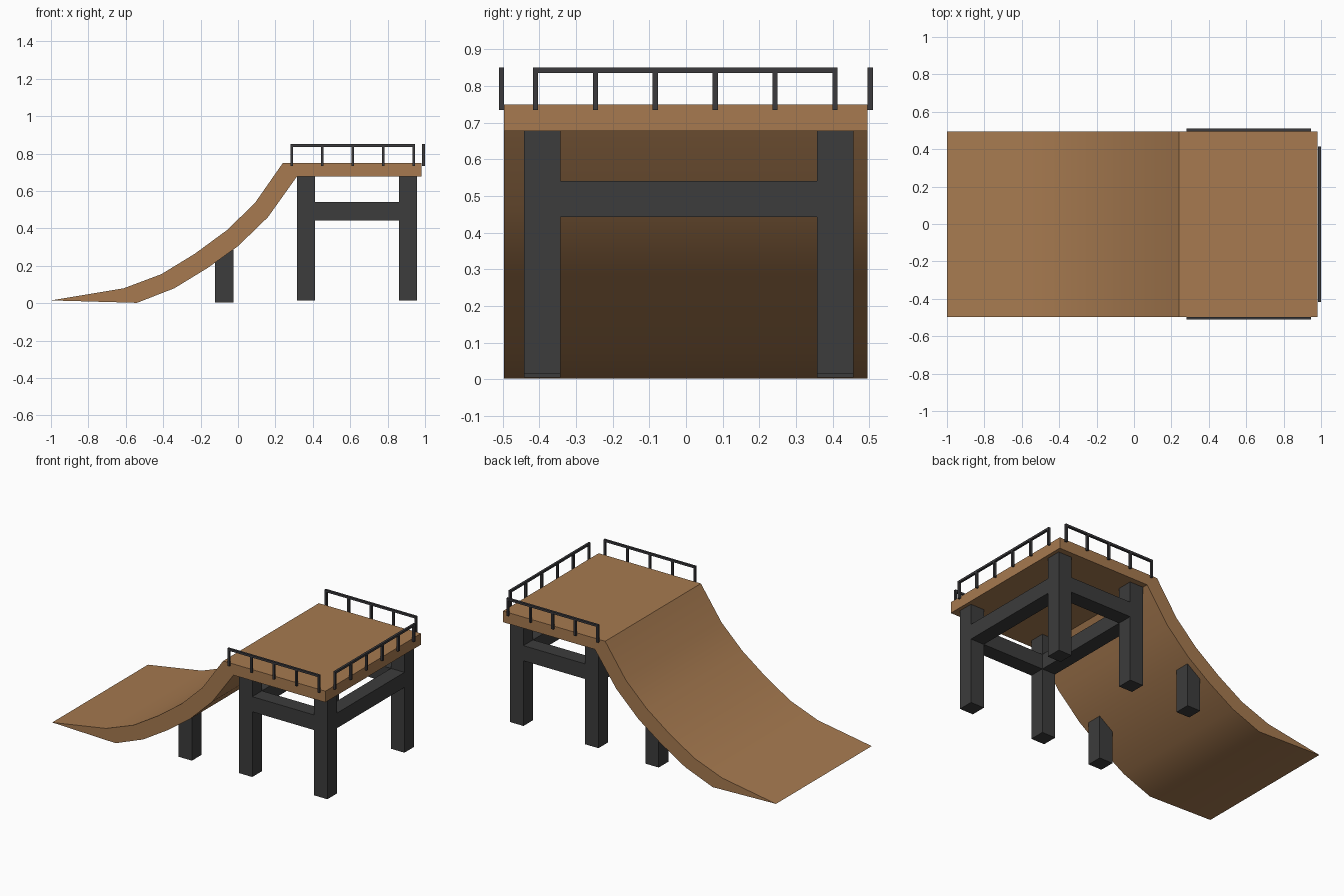
import bpy, bmesh, math

if "Cube" in bpy.data.objects:
    bpy.data.objects.remove(bpy.data.objects["Cube"])


def material(name, rgb):
    m = bpy.data.materials.new(name)
    m.diffuse_color = (*rgb, 1)
    m.use_nodes = True
    m.node_tree.nodes["Principled BSDF"].inputs["Base Color"].default_value = m.diffuse_color
    return m


WOOD = material("brown wood", (0.385, 0.195, 0.08))
FRAME = material("dark grey frame", (0.045, 0.045, 0.045))
RAIL = material("dark grey rail", (0.043, 0.042, 0.046))


def finish(bm, name, mat):
    bmesh.ops.recalc_face_normals(bm, faces=bm.faces[:])
    mesh = bpy.data.meshes.new(name)
    bm.to_mesh(mesh)
    bm.free()
    mesh.materials.append(mat)
    ob = bpy.data.objects.new(name, mesh)
    bpy.context.collection.objects.link(ob)
    return ob


def add_box(bm, x, y, z):
    """Box from (min, max) ranges."""
    verts = bmesh.ops.create_cube(bm, size=1)["verts"]
    for v in verts:
        v.co = [r[0] + (c + 0.5) * (r[1] - r[0]) for c, r in zip(v.co, (x, y, z))]
    return verts


def box(name, x, y, z, mat):
    bm = bmesh.new()
    add_box(bm, x, y, z)
    return finish(bm, name, mat)


# Ramp and deck: one side profile, extruded across the width
top = [(-1, 0.015), (-0.61, 0.08), (-0.41, 0.155), (-0.23, 0.265),
       (-0.06, 0.39), (0.09, 0.535), (0.24, 0.75), (0.982, 0.75)]
under = [(0.982, 0.677), (0.315, 0.677), (0.16, 0.46), (0.0, 0.305),
         (-0.16, 0.19), (-0.34, 0.08), (-0.54, 0.002)]
bm = bmesh.new()
face = bm.faces.new([bm.verts.new((x, -0.497, z)) for x, z in top + under])
new = bmesh.ops.extrude_face_region(bm, geom=[face])["geom"]
bmesh.ops.translate(bm, vec=(0, 0.992, 0),
                    verts=[g for g in new if isinstance(g, bmesh.types.BMVert)])
ramp = finish(bm, "ramp_and_deck", WOOD)
bpy.context.view_layer.objects.active = ramp
ramp.select_set(True)
bpy.ops.object.shade_smooth_by_angle(angle=math.radians(30))
ramp.select_set(False)

# Deck legs and short ramp legs
SIDES = {"front": (-0.442, -0.342), "back": (0.357, 0.457)}
ENDS = {"inner": (0.315, 0.413), "outer": (0.86, 0.958)}
for side, y in SIDES.items():
    for end, x in ENDS.items():
        box(f"{side}_{end}_leg", x, y, (0.014, 0.68), FRAME)
    # ramp leg top follows the slope
    bm = bmesh.new()
    for v in add_box(bm, (-0.122, -0.025), y, (0.004, 0.3)):
        if v.co.z > 0.2:
            v.co.z = 0.23 if v.co.x < -0.07 else 0.3
    finish(bm, f"{side}_ramp_leg", FRAME)

# Cross beams between the deck legs
for side, y in SIDES.items():
    box(f"{side}_beam", (0.413, 0.86), y, (0.442, 0.541), FRAME)
for end, x in ENDS.items():
    box(f"{end}_beam", x, (-0.342, 0.357), (0.442, 0.541), FRAME)


# Railings: a top bar on evenly spaced posts
def railing(name, start, end, count, across, along_x):
    bm = bmesh.new()
    order = (lambda a, b: (a, b)) if along_x else (lambda a, b: (b, a))
    add_box(bm, *order((start, end), across), (0.836, 0.85))
    w = 0.014
    for i in range(count):
        p = start + (end - start - w) * i / (count - 1)
        add_box(bm, *order((p, p + w), across), (0.734, 0.837))
    finish(bm, name, RAIL)


railing("front_railing", 0.281, 0.947, 5, (-0.511, -0.497), True)
railing("back_railing", 0.281, 0.947, 5, (0.495, 0.51), True)
railing("end_railing", -0.418, 0.414, 6, (0.984, 0.999), False)
